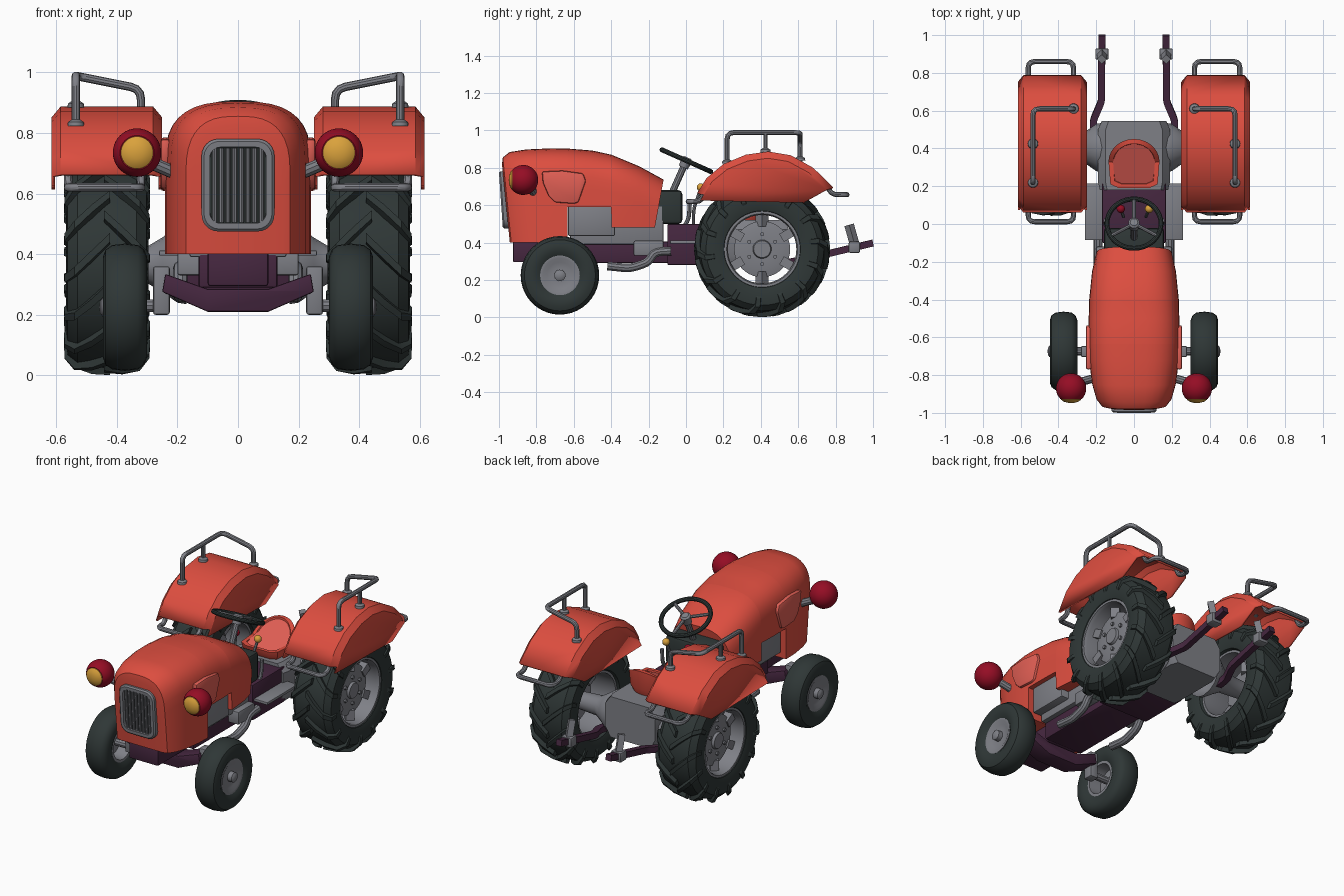
import bpy, bmesh, math
from mathutils import Vector

if "Cube" in bpy.data.objects:
    bpy.data.objects.remove(bpy.data.objects["Cube"])

def material(name, c):
    m = bpy.data.materials.new(name)
    m.diffuse_color = (*c, 1)
    m.use_nodes = True
    m.node_tree.nodes["Principled BSDF"].inputs["Base Color"].default_value = m.diffuse_color
    return m

RED = material("red paint", (0.72, 0.075, 0.05))
LIGHT = material("light red", (0.76, 0.115, 0.09))
GREY = material("grey metal", (0.21, 0.215, 0.24))
DARK = material("dark rubber", (0.028, 0.038, 0.037))
PURPLE = material("purple chassis", (0.06, 0.02, 0.05))
MAROON = material("dark red lamp", (0.30, 0.004, 0.018))
AMBER = material("amber", (0.70, 0.36, 0.045))

# ---------- helpers (all geometry is in world space, so mirroring is about x = 0) ----------
def finish(name, bm, mat, mirror=False, bevel=0, angle=35, solid=0):
    bmesh.ops.remove_doubles(bm, verts=bm.verts, dist=1e-5)
    bmesh.ops.recalc_face_normals(bm, faces=bm.faces)
    if bevel:
        es = [e for e in bm.edges if len(e.link_faces) == 2 and e.calc_face_angle(0) > 0.5]
        bmesh.ops.bevel(bm, geom=es, offset=bevel, segments=2, profile=0.5, affect='EDGES')
    for f in bm.faces:
        f.smooth = True
    for e in bm.edges:
        e.smooth = e.calc_face_angle(0) < math.radians(angle)
    me = bpy.data.meshes.new(name)
    bm.to_mesh(me)
    bm.free()
    me.materials.append(mat)
    ob = bpy.data.objects.new(name, me)
    bpy.context.collection.objects.link(ob)
    if solid:
        s = ob.modifiers.new("thickness", 'SOLIDIFY')
        s.thickness = solid
    if mirror:
        m = ob.modifiers.new("mirror", 'MIRROR')
        m.use_mirror_merge = False
    return ob

def add_loft(bm, rings, loop=False, caps=True):
    vs = [[bm.verts.new(p) for p in r] for r in rings]
    n = len(rings[0])
    for a, b in zip(vs, vs[1:] + ([vs[0]] if loop else [])):
        for i in range(n):
            j = (i + 1) % n
            bm.faces.new((a[i], a[j], b[j], b[i]))
    if caps and not loop:
        bm.faces.new(vs[0])
        bm.faces.new(vs[-1])

def loft(name, rings, mat, loop=False, caps=True, **k):
    bm = bmesh.new()
    add_loft(bm, rings, loop, caps)
    return finish(name, bm, mat, **k)

def lathe(name, prof, mat, centre, axis=(1, 0, 0), n=40, loop=False, **k):
    M = Vector(axis).to_track_quat('Z', 'Y').to_matrix()
    c = Vector(centre)
    t = [2 * math.pi * i / n for i in range(n)]
    rings = [[c + M @ Vector((r * math.cos(a), r * math.sin(a), h)) for a in t] for h, r in prof]
    return loft(name, rings, mat, loop, caps=False, **k)

def prism(name, pts, a, b, mat, axis='X', **k):
    f = (lambda p, d: (d, p[0], p[1])) if axis == 'X' else (lambda p, d: (p[0], d, p[1]))
    return loft(name, [[f(p, a) for p in pts], [f(p, b) for p in pts]], mat, **k)

def box(name, x0, x1, y0, y1, z0, z1, mat, bevel=0.008, **k):
    return prism(name, [(y0, z0), (y1, z0), (y1, z1), (y0, z1)], x0, x1, mat, bevel=bevel, **k)

def tube(name, pts, r, mat, round_=0.035, n=10, **k):
    P = [Vector(p) for p in pts]
    path = [P[0]]
    for a, b, c in zip(P, P[1:], P[2:]):
        d1, d2 = (a - b), (c - b)
        p = b + d1.normalized() * min(round_, d1.length * .45)
        q = b + d2.normalized() * min(round_, d2.length * .45)
        path += [p * (1 - t) ** 2 + b * 2 * t * (1 - t) + q * t * t for t in (0, .33, .67, 1)]
    path.append(P[-1])
    rings, u = [], None
    for i, p in enumerate(path):
        t = (path[min(i + 1, len(path) - 1)] - path[max(i - 1, 0)]).normalized()
        if u is None:
            u = t.orthogonal() if abs(t.z) > .9 else t.cross(Vector((0, 0, 1)))
        u = (u - t * u.dot(t)).normalized()
        v = t.cross(u)
        off = math.pi / 4 if n == 4 else 0
        rings.append([p + r * (u * math.cos(off + 2 * math.pi * j / n) + v * math.sin(off + 2 * math.pi * j / n))
                      for j in range(n)])
    return loft(name, rings, mat, **k)

# ---------- hood ----------
def section(y, w, zt, zb, front=0, rear=0):
    zs = zt - .2
    half = [(w, zb), (w, zs)] + [(w * math.cos(a) ** .72, zs + .2 * math.sin(a) ** .72)
                                 for a in (math.pi / 2 * i / 9 for i in range(1, 9))]
    pts = half + [(0, zt)] + [(-x, z) for x, z in reversed(half)]
    return [(x, y + front * .1 * (.8 - z) - rear * .18 * (zt - z), z) for x, z in pts]

loft("hood", [section(*s) for s in (
    (-.982, .145, .82, .4, 1), (-.974, .172, .855, .4, 1), (-.935, .2, .884, .4, 1), (-.85, .222, .898, .4, .5),
    (-.72, .238, .904, .4), (-.635, .24, .903, .4), (-.634, .24, .903, .59), (-.5, .24, .892, .59),
    (-.4, .237, .87, .59), (-.399, .237, .87, .48), (-.25, .222, .808, .48), (-.12, .2, .737, .48, 0, 1))], RED)
prism("hood_side_panel", [(-.77, .78), (-.66, .785), (-.55, .77), (-.535, .73), (-.575, .615), (-.6, .608),
                          (-.7, .615), (-.735, .65), (-.765, .72)], .225, .255, LIGHT, mirror=True, bevel=.01)

# ---------- grille ----------
def rrect(w, z0, z1, r, y, n=6):
    out = []
    for cx, cz, a0 in ((w - r, z1 - r, 0), (r - w, z1 - r, 90), (r - w, z0 + r, 180), (w - r, z0 + r, 270)):
        for i in range(n + 1):
            a = math.radians(a0 + 90 * i / n)
            z = cz + r * math.sin(a)
            out.append((cx + r * math.cos(a), y - .07 * (z - .63), z))
    return out

loft("grille_frame", [rrect(.12, .475, .78, .055, -.94), rrect(.12, .475, .78, .055, -.982),
                      rrect(.112, .483, .772, .05, -.99), rrect(.093, .502, .753, .035, -.99),
                      rrect(.09, .505, .75, .033, -.94)], GREY, loop=True)
loft("grille_back", [rrect(.1, .495, .76, .04, -.955), rrect(.1, .495, .76, .04, -.972)], DARK)
for i in range(8):
    x = -.077 + .022 * i
    tube("grille_bar", [(x, -.97, .505), (x, -.987, .75)], .008, GREY, n=8)

# ---------- headlights ----------
def arc(r, a0, a1, n=8):
    return [(-r * math.cos(math.radians(a0 + (a1 - a0) * i / n)),
             r * math.sin(math.radians(a0 + (a1 - a0) * i / n))) for i in range(n + 1)]
lathe("headlight_shell", arc(.08, 0, 135, 14) + [(.05, 0)], MAROON, (.333, -.87, .735), (0, -1, 0), mirror=True)
lathe("headlight_lens", [(.045, .055), (.06, .053), (.07, .04), (.076, .02), (.078, 0)], AMBER,
      (.333, -.87, .735), (0, -1, 0), mirror=True)
tube("headlight_arm", [(.33, -.85, .72), (.19, -.81, .66)], .022, GREY, mirror=True)

# ---------- chassis and engine ----------
box("front_chassis", -.1, .1, -.925, -.6, .295, .41, PURPLE)
box("chassis_rail", -.13, .13, -.62, -.08, .29, .405, PURPLE)
box("gearbox", -.17, .17, -.1, .22, .28, .5, PURPLE)
box("engine_block", -.21, .21, -.63, -.38, .435, .6, GREY)
box("engine_core", -.16, .16, -.62, -.12, .39, .6, GREY)
box("clutch_housing", -.2, .2, -.28, -.12, .33, .41, GREY)
box("firewall", -.16, .16, -.2, -.02, .5, .68, DARK, .02)
box("foot_plate", .15, .26, -.085, .215, .395, .412, GREY, .003, mirror=True)
tube("exhaust", [(.19, -.42, .275), (.19, -.3, .262), (.19, -.2, .295), (.19, -.17, .35), (.19, -.08, .355)],
     .024, GREY, mirror=True)
loft("rear_housing", [[(x * s, y, z) for x, z in ((-.15, .27), (.15, .27), (.19, .33), (.19, .47), (.15, .52),
     (-.15, .52), (-.19, .47), (-.19, .33))] for y, s in ((.18, .95), (.22, 1), (.5, 1), (.545, .9))], GREY)
lathe("rear_axle_tube", [(.17, .13), (.2, .125), (.25, .09), (.3, .06), (.46, .05), (.46, 0)], GREY,
      (0, .405, .365), n=16, mirror=True)

# ---------- front axle ----------
prism("front_axle_beam", [(-.25, .275), (-.1, .21), (.1, .21), (.25, .275), (.24, .335), (.1, .285),
                          (-.1, .285), (-.24, .335)], -.73, -.62, PURPLE, axis='Y', bevel=.006)
box("steering_knuckle", .225, .28, -.705, -.645, .2, .36, GREY, mirror=True)
tube("front_stub_axle", [(.27, -.674, .23), (.42, -.674, .23)], .022, GREY, mirror=True)

# ---------- front wheels ----------
F = (0, -.674, .225)
lathe("front_tyre", [(.315, .105), (.302, .13), (.3, .165), (.31, .19), (.33, .205), (.373, .21), (.415, .205),
                     (.437, .19), (.446, .165), (.444, .13), (.43, .105), (.415, .1), (.33, .1)], DARK, F,
      loop=True, mirror=True)
lathe("front_rim", [(.315, .09), (.315, .106), (.432, .106), (.432, .092), (.42, .07), (.42, .03), (.448, .03),
                    (.455, .02), (.458, 0), (.39, 0), (.39, .085)], GREY, F, loop=True, mirror=True)

# ---------- rear wheels ----------
R = (0, .407, .365)
lathe("rear_tyre", [(.31, .205), (.296, .25), (.302, .3), (.335, .33), (.432, .34), (.53, .33), (.562, .3),
                    (.568, .25), (.555, .205), (.53, .195), (.335, .195)], DARK, R, loop=True, n=56, mirror=True)
bm = bmesh.new()
for side in (-1, 1):
    for i in range(14):
        p0 = 2 * math.pi * (i + (.5 if side > 0 else 0)) / 14
        rings = []
        for dx, r in ((.142, .265), (.14, .31), (.108, .35), (.05, .362), (-.01, .364)):
            p = p0 + .38 * dx / .143
            b = dx * .85
            rings.append([(.432 + side * x, R[1] + q * math.cos(p + w), R[2] + q * math.sin(p + w))
                          for x, q, w in ((b, r - .04, -.062), (dx, r, -.042), (dx, r, .042), (b, r - .04, .062))])
        add_loft(bm, rings)
finish("rear_tyre_lugs", bm, DARK, mirror=True, angle=25)
lathe("rear_rim", [(.325, .185), (.325, .21), (.55, .21), (.55, .19), (.53, .183)], GREY, R, loop=True, mirror=True)
lathe("rear_wheel_disc", [(.47, 0), (.47, .15), (.485, .15), (.495, .11), (.495, .05), (.51, .045), (.51, 0)],
      GREY, R, mirror=True)
for i in range(6):
    a = math.radians(60 * i + 30)
    c, s = math.cos(a), math.sin(a)
    tube("rear_wheel_spoke", [(.477, R[1] + .12 * c, R[2] + .12 * s), (.477, R[1] + .195 * c, R[2] + .195 * s)],
         .035, GREY, n=4, mirror=True)
    tube("wheel_bolt", [(.49, R[1] + .08 * c, R[2] + .08 * s), (.506, R[1] + .08 * c, R[2] + .08 * s)],
         .011, GREY, n=6, mirror=True)

# ---------- fenders: chamfered arch with flat side plates, open below ----------
ARCH = [(.06, .665), (.11, .745), (.2, .82), (.32, .87), (.44, .887), (.56, .867), (.68, .8), (.788, .695)]
def arch(x, inset):
    k = 1 - inset / .36
    return [(x, .42 + (y - .42) * k, .6 + (z - .6) * (1 - inset / .28)) for y, z in ARCH]
bm = bmesh.new()
rows = [[bm.verts.new(p) for p in arch(x, i)] for x, i in ((.25, .035), (.28, 0), (.585, 0), (.615, .035))]
for a, b in zip(rows, rows[1:]):
    for i in range(len(a) - 1):
        bm.faces.new((a[i], a[i + 1], b[i + 1], b[i]))
for r, x in ((rows[0], .25), (rows[3], .615)):
    bm.faces.new(r + [bm.verts.new((x, .63, .613)), bm.verts.new((x, .075, .625))])
finish("fender", bm, RED, mirror=True, angle=22, solid=.012)

# ---------- fender rails ----------
tube("fender_rail", [(.535, .22, .82), (.535, .22, .988), (.535, .61, .988), (.32, .61, .945), (.32, .61, .83)],
     .014, GREY, mirror=True)
tube("fender_rail_post", [(.535, .425, .87), (.535, .425, .985)], .012, GREY, mirror=True)
for x, y, z in ((.535, .22, .822), (.535, .425, .883), (.32, .61, .838)):
    lathe("rail_foot", [(0, .028), (.014, .026), (.022, .014), (.022, 0)], GREY, (x, y, z), (0, 0, 1), n=16, mirror=True)
tube("front_fender_bar", [(.32, .1, .69), (.32, .085, .62), (.32, .012, .62), (.56, .012, .62), (.56, .085, .62),
                          (.56, .1, .69)], .014, GREY, mirror=True)
tube("rear_fender_bar", [(.32, .75, .71), (.32, .78, .656), (.32, .86, .656), (.56, .86, .656), (.56, .78, .656),
                         (.56, .75, .71)], .014, GREY, mirror=True)

# ---------- seat ----------
def seat_ring(s, z0, rise):
    pts = [(.135 * math.cos(a), .02 + .12 * math.sin(a), math.sin(a)) for a in (math.pi * i / 14 for i in range(15))]
    pts += [(-.125, -.1, 0), (-.08, -.12, -.05), (.08, -.12, -.05), (.125, -.1, 0)]
    return [(x * s, .31 + y * s, z0 + rise * h) for x, y, h in pts]
loft("seat_shell", [seat_ring(.8, .51, 0), seat_ring(.95, .54, .02), seat_ring(1, .575, .1),
                    seat_ring(.82, .575, .1), seat_ring(.75, .54, .02)], RED)
loft("seat_cushion", [seat_ring(.835, .566, .1), seat_ring(.8, .566, .09), seat_ring(.72, .547, .02)], LIGHT)

# ---------- steering ----------
T = Vector((0, math.sin(math.radians(24)), math.cos(math.radians(24))))
C = Vector((0, .002, .838))
lathe("steering_wheel", [(.013 * math.cos(a), .143 + .013 * math.sin(a)) for a in (math.pi * i / 5 for i in range(10))],
      DARK, C, T, loop=True)
lathe("steering_hub", [(-.04, 0), (-.04, .026), (.01, .03), (.018, .02), (.018, 0)], GREY, C, T, n=20)
tube("steering_column", [C - T * .02, C - T * .24], .018, GREY)
for a in (90, 210, 330):
    d = Vector((1, 0, 0)) * math.cos(math.radians(a)) + T.cross(Vector((1, 0, 0))) * math.sin(math.radians(a))
    tube("steering_spoke", [C, C + d * .14], .01, GREY, n=8)

# ---------- gear levers and pedals ----------
for x, m in ((.08, AMBER), (-.07, MAROON)):
    tube("gear_lever", [(x * .8, .04, .49), (x * .8, .04, .58), (x, .08, .69)], .009, GREY, n=8)
    lathe("lever_knob", arc(.022, 0, 180, 8), m, (x, .08, .695), (0, 0, 1), n=16)
tube("pedal", [(.15, -.04, .45), (.15, .015, .52), (.15, .02, .61)], .011, GREY, n=8, mirror=True)

# ---------- rear hitch ----------
tube("hitch_arm", [(.215, .48, .285), (.215, .55, .295), (.172, .65, .315), (.17, 1.0, .398)], .026, PURPLE,
     n=4, round_=.02, mirror=True)
box("hitch_clamp", .135, .205, .87, .93, .345, .405, GREY, mirror=True)
tube("hitch_pin", [(.17, .91, .36), (.17, .872, .495)], .026, GREY, n=4, mirror=True)
